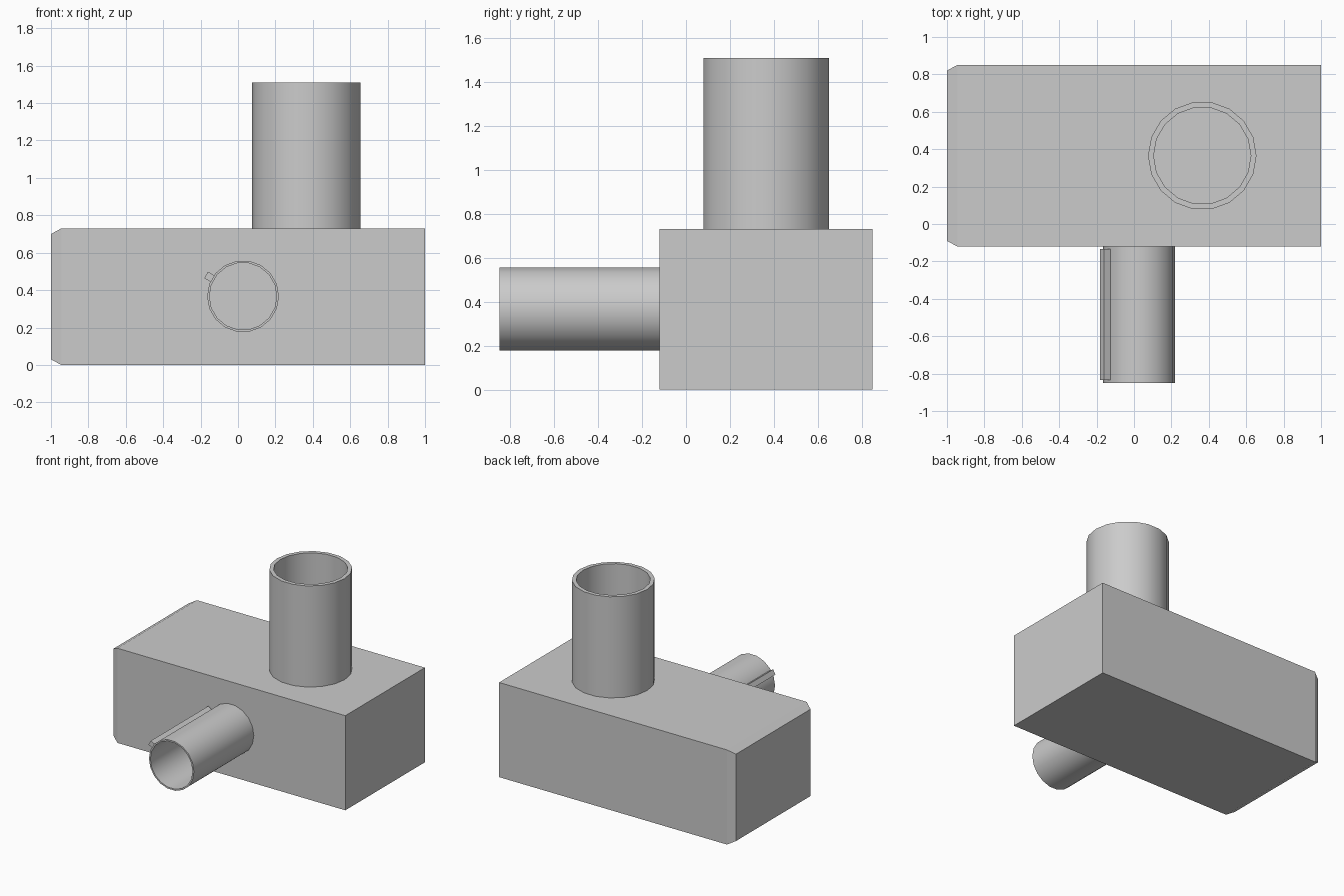
import bpy, bmesh, math
from mathutils import Matrix, Vector

if "Cube" in bpy.data.objects:
    bpy.data.objects.remove(bpy.data.objects["Cube"])


def finish(bm, name, matrix=Matrix(), smooth=False):
    bmesh.ops.recalc_face_normals(bm, faces=bm.faces)
    mesh = bpy.data.meshes.new(name)
    bm.to_mesh(mesh)
    bm.free()
    obj = bpy.data.objects.new(name, mesh)
    bpy.context.collection.objects.link(obj)
    obj.matrix_world = matrix
    if smooth:
        bpy.ops.object.select_all(action='DESELECT')
        obj.select_set(True)
        bpy.context.view_layer.objects.active = obj
        bpy.ops.object.shade_smooth_by_angle(angle=math.radians(35))
    return obj


def loft(bm, rings):
    loops = [[bm.verts.new(p) for p in ring] for ring in rings]
    n = len(loops[0])
    for a, b in zip(loops, loops[1:]):
        for i in range(n):
            j = (i + 1) % n
            bm.faces.new((a[i], a[j], b[j], b[i]))
    bm.faces.new(loops[0])
    bm.faces.new(loops[-1])


def pipe(name, outer, inner, length, matrix, sides=18):
    # Open-topped tube along local z, with a floor just above its base
    def ring(r, z):
        return [(r * math.cos(math.tau * i / sides),
                 r * math.sin(math.tau * i / sides), z) for i in range(sides)]
    bm = bmesh.new()
    loft(bm, [ring(outer, 0), ring(outer, length), ring(inner, length), ring(inner, 0.01)])
    return finish(bm, name, matrix, smooth=True)


# Main block, its left end tapering on all four edges
def rect(x, inset):
    y0, y1, z0, z1 = -0.12 + inset, 0.85 - inset, inset, 0.73 - inset
    return [(x, y0, z0), (x, y1, z0), (x, y1, z1), (x, y0, z1)]


bm = bmesh.new()
loft(bm, [rect(-1, 0.03), rect(-0.945, 0), rect(1, 0)])
finish(bm, "main_block")

# Upright pipe on the top face
pipe("upright_pipe", 0.29, 0.26, 0.78, Matrix.Translation((0.365, 0.365, 0.73)))

# Horizontal pipe out of the front face
pipe("front_pipe", 0.192, 0.18, 0.73,
     Matrix.Translation((0.027, -0.12, 0.367)) @ Matrix.Rotation(math.pi / 2, 4, 'X'))

# Narrow rib along the upper left of the front pipe
bm = bmesh.new()
bmesh.ops.create_cube(bm, size=1)
bmesh.ops.scale(bm, vec=Vector((0.042, 0.70, 0.04)), verts=bm.verts)
a = math.radians(150)
centre = (0.027 + 0.207 * math.cos(a), -0.483, 0.367 + 0.207 * math.sin(a))
finish(bm, "pipe_rib", Matrix.Translation(centre) @ Matrix.Rotation(-a, 4, 'Y'))
